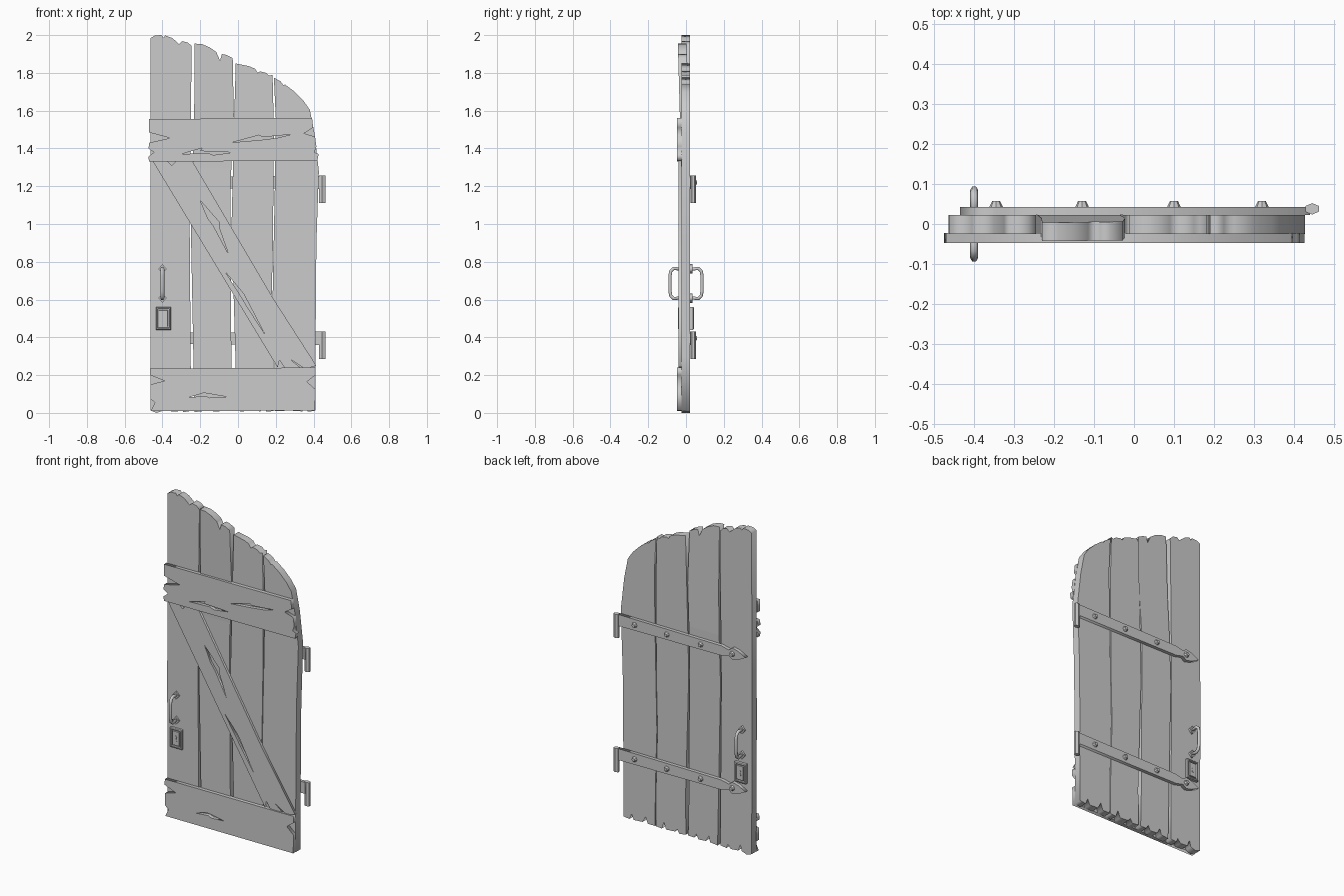
import bpy, bmesh
from mathutils import Matrix, Vector


def link(name, bm):
    bmesh.ops.recalc_face_normals(bm, faces=bm.faces)
    mesh = bpy.data.meshes.new(name)
    bm.to_mesh(mesh)
    bm.free()
    obj = bpy.data.objects.new(name, mesh)
    bpy.context.collection.objects.link(obj)
    return obj


def curve_bmesh(splines, dims, **settings):
    """Turn poly splines into a welded bmesh."""
    cu = bpy.data.curves.new("tmp", 'CURVE')
    cu.dimensions = dims
    for key, value in settings.items():
        setattr(cu, key, value)
    for pts in splines:
        sp = cu.splines.new('POLY')
        sp.points.add(len(pts) - 1)
        for p, co in zip(sp.points, pts):
            p.co = (*co, 0, 1) if len(co) == 2 else (*co, 1)
        sp.use_cyclic_u = dims == '2D'
    tmp = bpy.data.objects.new("tmp", cu)
    mesh = bpy.data.meshes.new_from_object(tmp)
    bm = bmesh.new()
    bm.from_mesh(mesh)
    bpy.data.objects.remove(tmp)
    bpy.data.meshes.remove(mesh)
    bpy.data.curves.remove(cu)
    bmesh.ops.remove_doubles(bm, verts=bm.verts, dist=1e-5)
    return bm


def slab(name, y0, y1, outline, holes=(), lean=0):
    """Front-view (x, z) outline with holes, given thickness along y."""
    bm = curve_bmesh([outline, *holes], '2D', fill_mode='BOTH', extrude=(y1 - y0) / 2)
    for v in bm.verts:
        x, z, d = v.co
        v.co = (x, (y0 + y1) / 2 - d, z)
    if lean:  # bend the upper end forward
        bmesh.ops.bisect_plane(bm, geom=bm.verts[:] + bm.edges[:] + bm.faces[:],
                               plane_co=(0, 0, 1.3), plane_no=(0, 0, 1))
        for v in bm.verts:
            v.co.y -= lean * max(0, v.co.z - 1.3) / 0.65
    return link(name, bm)


# planks: chipped tops, right edge down, splintered feet, left edge up
slab("plank_1", -0.025, 0.022, [
    (-0.462, 1.985), (-0.44, 1.998), (-0.405, 2.0), (-0.395, 1.985), (-0.385, 1.998),
    (-0.35, 1.985), (-0.325, 1.965), (-0.312, 1.952), (-0.295, 1.968), (-0.265, 1.96),
    (-0.245, 1.942), (-0.25, 1.56), (-0.256, 1.0), (-0.25, 0.23), (-0.25, 0.01),
    (-0.29, 0.004), (-0.3, 0.03), (-0.32, 0.006), (-0.37, 0.01), (-0.385, 0.05),
    (-0.395, 0.012), (-0.43, 0.0), (-0.462, 0.012), (-0.464, 0.8)])
slab("plank_2", -0.025, 0.022, [
    (-0.23, 1.955), (-0.19, 1.952), (-0.15, 1.935), (-0.115, 1.91), (-0.095, 1.865),
    (-0.085, 1.9), (-0.06, 1.895), (-0.028, 1.878), (-0.022, 1.56), (-0.04, 1.2),
    (-0.035, 0.24), (-0.03, 0.012), (-0.07, 0.01), (-0.085, 0.035), (-0.1, 0.006),
    (-0.15, 0.01), (-0.17, 0.045), (-0.18, 0.01), (-0.23, 0.004),
    (-0.235, 0.24), (-0.25, 1.0), (-0.232, 1.56)], lean=0.018)
slab("plank_3", -0.025, 0.022, [
    (-0.012, 1.85), (0.06, 1.835), (0.09, 1.822), (0.105, 1.8), (0.115, 1.808),
    (0.15, 1.8), (0.165, 1.785), (0.183, 1.79), (0.19, 1.5), (0.185, 0.9),
    (0.178, 0.6), (0.188, 0.24), (0.188, 0.01), (0.15, 0.006), (0.135, 0.05),
    (0.12, 0.008), (0.06, 0.012), (0.045, 0.03), (0.03, 0.006), (-0.015, 0.012),
    (-0.012, 0.24), (-0.034, 1.0), (-0.02, 1.56)])
slab("plank_4", -0.025, 0.022, [
    (0.19, 1.775), (0.225, 1.755), (0.24, 1.735), (0.25, 1.738), (0.3, 1.7),
    (0.345, 1.655), (0.38, 1.605), (0.405, 1.48), (0.428, 1.28), (0.415, 0.9),
    (0.41, 0.3), (0.41, 0.012), (0.37, 0.006), (0.355, 0.04), (0.34, 0.008),
    (0.28, 0.012), (0.26, 0.05), (0.245, 0.01), (0.195, 0.01),
    (0.193, 0.24), (0.183, 0.6), (0.195, 1.2), (0.2, 1.56)])

# cross boards with split ends and long cracks
slab("top_board", -0.047, -0.022, [
    (-0.47, 1.555), (0.392, 1.562), (0.398, 1.51), (0.35, 1.48), (0.408, 1.462),
    (0.415, 1.41), (0.405, 1.38), (0.427, 1.37), (0.42, 1.335), (-0.47, 1.33),
    (-0.475, 1.355), (-0.445, 1.38), (-0.474, 1.4), (-0.47, 1.43), (-0.36, 1.455),
    (-0.472, 1.485)],
    [[(-0.03, 1.432), (0.11, 1.47), (0.13, 1.46), (0.28, 1.474), (0.21, 1.456), (0.12, 1.445)],
     [(-0.3, 1.37), (-0.19, 1.402), (-0.2, 1.386), (-0.03, 1.379), (-0.13, 1.365), (-0.16, 1.376)]])
slab("bottom_board", -0.047, -0.022, [
    (-0.465, 0.235), (0.41, 0.24), (0.41, 0.2), (0.365, 0.165), (0.41, 0.125),
    (0.408, 0.012), (-0.462, 0.01), (-0.44, 0.055), (-0.464, 0.075), (-0.462, 0.15),
    (-0.39, 0.17), (-0.466, 0.2)],
    [[(-0.26, 0.082), (-0.18, 0.106), (-0.06, 0.085), (-0.15, 0.08), (-0.17, 0.09)]])
slab("diagonal_brace", -0.039, -0.022, [
    (-0.45, 1.33), (-0.37, 1.33), (-0.35, 1.31), (-0.33, 1.33), (-0.24, 1.33),
    (0.19, 0.6), (0.415, 0.25), (0.38, 0.24), (0.345, 0.24), (0.275, 0.285), (0.33, 0.24),
    (0.245, 0.24), (0.22, 0.28), (0.21, 0.24)],
    [[(-0.2, 1.125), (-0.1, 1.01), (-0.1, 0.98), (-0.05, 0.84), (-0.13, 0.99), (-0.16, 1.03)],
     [(-0.07, 0.75), (0.03, 0.63), (0.14, 0.42), (0.04, 0.575), (0.02, 0.61)]])


# strap hinges on the back: arrow-tipped strap, rivets, pin knuckle
def cone(name, matrix, r1, r2, depth, segments=6):
    bm = bmesh.new()
    bmesh.ops.create_cone(bm, cap_ends=True, segments=segments, radius1=r1, radius2=r2,
                          depth=depth, matrix=matrix)
    return link(name, bm)


for label, z in (("upper", 1.22), ("lower", 0.395)):
    half = [(0.44, 0.035), (-0.27, 0.03), (-0.32, 0.018), (-0.345, 0.036), (-0.385, 0.026)]
    outline = [(x, z + h) for x, h in half] + [(-0.435, z)] \
        + [(x, z - h) for x, h in reversed(half)]
    slab(label + "_hinge_strap", 0.022, 0.043, outline)
    for i, x in enumerate((-0.345, -0.13, 0.1, 0.32)):
        turn = Matrix.Translation((x, 0.049, z)) @ Matrix.Rotation(-1.5708, 4, 'X')
        cone(f"{label}_hinge_rivet_{i + 1}", turn, 0.018, 0.01, 0.017, 8)
    cone(label + "_hinge_knuckle", Matrix.Translation((0.446, 0.038, z - 0.037))
         @ Matrix.Diagonal((1, 0.75, 1, 1)), 0.019, 0.019, 0.145)

# pull handle, its mounts and the lock on both faces
for side, s in (("front", -1), ("back", 1)):
    path = [(-0.4, s * y, z) for y, z in (
        (0.02, 0.61), (0.065, 0.605), (0.08, 0.618), (0.085, 0.645),
        (0.085, 0.725), (0.08, 0.752), (0.065, 0.765), (0.02, 0.76))]
    link(side + "_handle", curve_bmesh([path], '3D', bevel_depth=0.01,
                                       bevel_resolution=1, use_fill_caps=True))
    for i, z in enumerate((0.608, 0.762)):
        slab(f"{side}_handle_mount_{i + 1}", *sorted((s * 0.022, s * 0.034)),
             [(-0.4, z + 0.025), (-0.378, z), (-0.4, z - 0.025), (-0.422, z)])

    bm = bmesh.new()
    bmesh.ops.create_cube(bm, size=1, matrix=Matrix.Translation((-0.395, 0.029, 0.5))
                          @ Matrix.Diagonal((0.08, 0.018, 0.12, 1)))
    bm.normal_update()
    face = max(bm.faces, key=lambda f: f.calc_center_median().y)
    for thickness, depth in ((0.006, 0.004), (0.008, 0), (0.002, -0.009), (0.007, 0), (0.002, 0.007)):
        bmesh.ops.inset_region(bm, faces=[face], thickness=thickness, depth=depth)
    for v in bm.verts:
        v.co.y *= s
    link(side + "_lock", bm)
    slab(side + "_keyhole", *sorted((s * 0.036, s * 0.042)),
         [(-0.395, 0.518), (-0.388, 0.51), (-0.392, 0.502), (-0.388, 0.484),
          (-0.402, 0.484), (-0.398, 0.502), (-0.402, 0.51)])
